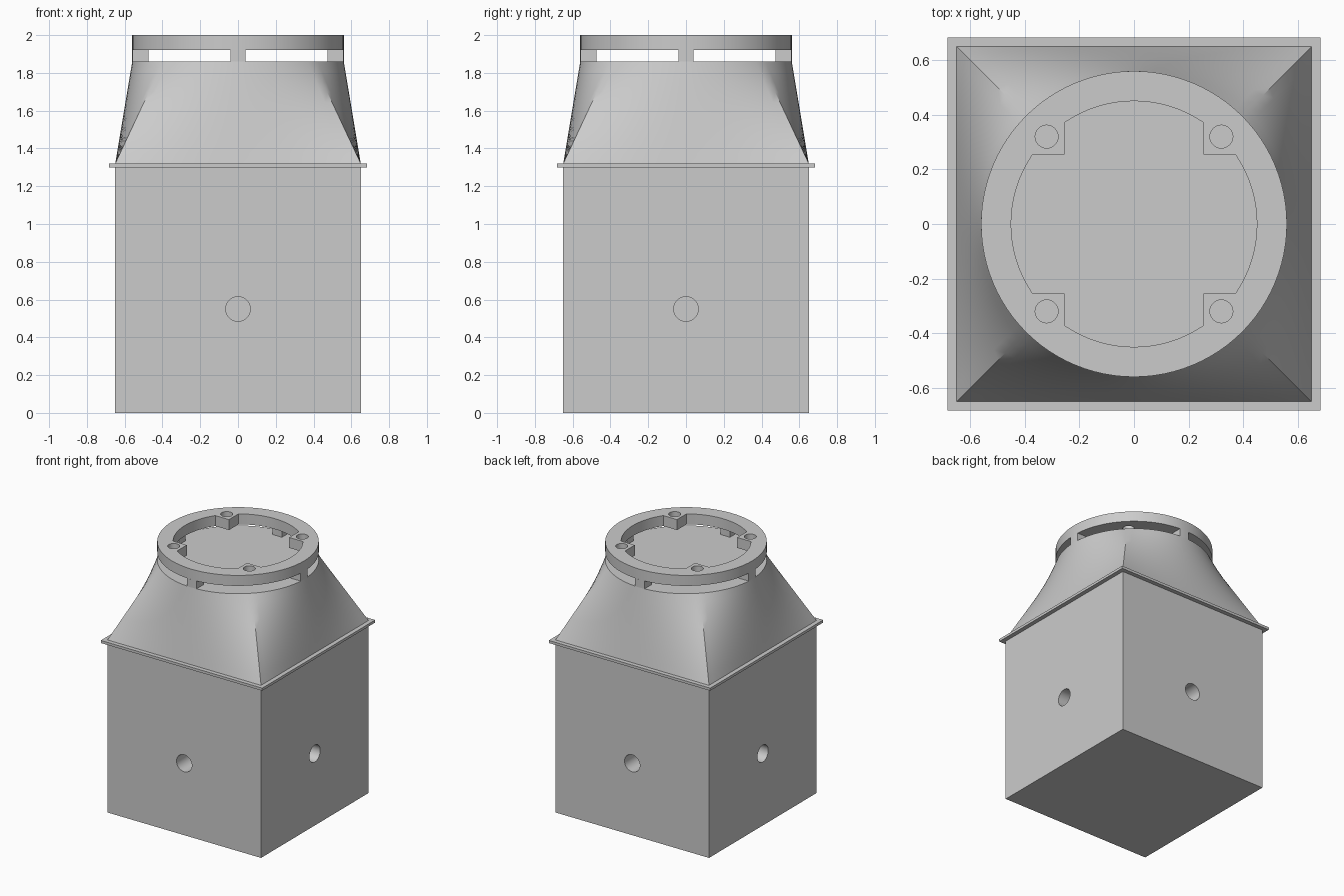
import bpy, bmesh, math
from mathutils import Matrix, Vector

cube = bpy.data.objects.get("Cube")
if cube:
    bpy.data.objects.remove(cube)

HALF = 0.65        # half width of the box
R_OUT, R_IN = 0.56, 0.45
Z_BOX, Z_LOFT, Z_NECK, Z_RING, Z_TOP = 1.30, 1.32, 1.86, 1.92, 2.0

grey = bpy.data.materials.new("plain grey")
grey.use_nodes = True
grey.diffuse_color = (0.6, 0.6, 0.6, 1)
bsdf = next(n for n in grey.node_tree.nodes if n.type == "BSDF_PRINCIPLED")
bsdf.inputs["Base Color"].default_value = grey.diffuse_color


def select(obj):
    bpy.ops.object.select_all(action="DESELECT")
    obj.select_set(True)
    bpy.context.view_layer.objects.active = obj


def smooth(obj, degrees=30):
    select(obj)
    bpy.ops.object.shade_smooth_by_angle(angle=math.radians(degrees))


def add_mesh(name, bm):
    bmesh.ops.recalc_face_normals(bm, faces=bm.faces)
    mesh = bpy.data.meshes.new(name)
    bm.to_mesh(mesh)
    bm.free()
    mesh.materials.append(grey)
    obj = bpy.data.objects.new(name, mesh)
    bpy.context.collection.objects.link(obj)
    return obj


def block(name, half, z0, z1):
    bm = bmesh.new()
    bmesh.ops.create_cube(bm, size=1, matrix=Matrix.Translation((0, 0, (z0 + z1) / 2))
                          @ Matrix.Diagonal((2 * half, 2 * half, z1 - z0, 1)))
    return add_mesh(name, bm)


def arc(radius, a0, a1, n, cx=0, cy=0):
    return [(cx + radius * math.cos(a0 + (a1 - a0) * i / n),
             cy + radius * math.sin(a0 + (a1 - a0) * i / n)) for i in range(n + 1)]


def circle(radius, n, cx=0, cy=0):
    return arc(radius, 0, math.tau, n, cx, cy)[:-1]


def plate(name, outlines, z0, z1):
    """Flat filled outlines (inner ones become holes) pulled up from z0 to z1."""
    curve = bpy.data.curves.new(name, "CURVE")
    curve.dimensions, curve.fill_mode = "2D", "BOTH"
    curve.extrude = (z1 - z0) / 2
    for pts in outlines:
        spline = curve.splines.new("POLY")
        spline.points.add(len(pts) - 1)
        for p, (x, y) in zip(spline.points, pts):
            p.co = (x, y, 0, 1)
        spline.use_cyclic_u = True
    temp = bpy.data.objects.new(name, curve)
    bpy.context.collection.objects.link(temp)
    bpy.context.view_layer.update()
    mesh = bpy.data.meshes.new_from_object(temp.evaluated_get(bpy.context.evaluated_depsgraph_get()))
    bpy.data.objects.remove(temp)
    bm = bmesh.new()
    bm.from_mesh(mesh)
    bpy.data.meshes.remove(mesh)
    bmesh.ops.remove_doubles(bm, verts=bm.verts, dist=1e-5)
    bmesh.ops.translate(bm, verts=bm.verts, vec=(0, 0, (z0 + z1) / 2))
    obj = add_mesh(name, bm)
    smooth(obj)
    return obj


# Box with one blind round hole in each side
box = block("box", HALF, 0, Z_BOX)
bm = bmesh.new()
for k in range(4):
    turn = Matrix.Rotation(k * math.pi / 2, 4, "Z")
    bmesh.ops.create_cone(bm, cap_ends=True, segments=48, radius1=0.065, radius2=0.065, depth=0.3,
                          matrix=turn @ Matrix.Translation((HALF, 0, 0.55))
                          @ Matrix.Rotation(math.pi / 2, 4, "Y"))
cutter = add_mesh("hole_cutter", bm)
cutter.hide_render = True
cut = box.modifiers.new("holes", "BOOLEAN")
cut.operation, cut.solver, cut.object = "DIFFERENCE", "EXACT", cutter
select(box)
bpy.ops.object.modifier_apply(modifier=cut.name)
bpy.data.objects.remove(cutter)
smooth(box)

# Thin flange between box and hood
block("flange", 0.683, Z_BOX, Z_LOFT)

# Hood: ruled transition from a square to a circle
SIDE, LEVELS = 24, 10
bm = bmesh.new()
rings = []
for j in range(LEVELS + 1):
    t = j / LEVELS
    ring = []
    for k in range(4):
        turn = Matrix.Rotation(k * math.pi / 2, 3, "Z")
        for i in range(SIDE):
            u = 2 * i / SIDE - 1
            low = Vector((HALF, HALF * u, Z_LOFT))
            a = u * math.pi / 4
            high = Vector((R_OUT * math.cos(a), R_OUT * math.sin(a), Z_NECK))
            ring.append(bm.verts.new(turn @ low.lerp(high, t)))
    rings.append(ring)
count = 4 * SIDE
for lower, upper in zip(rings, rings[1:]):
    for i in range(count):
        n = (i + 1) % count
        bm.faces.new((lower[i], lower[n], upper[n], upper[i]))
bm.faces.new(rings[0])
bm.faces.new(rings[-1])
smooth(add_mesh("hood", bm))

# Four short posts carrying the ring
half_angle = math.asin(0.04 / R_OUT)
for k, side in enumerate(("left", "back", "right", "front")):
    a = k * math.pi / 2
    outline = (arc(R_OUT, a - half_angle, a + half_angle, 4)
               + arc(0.475, a + half_angle * 1.18, a - half_angle * 1.18, 4))
    plate(side + "_post", [outline], Z_NECK, Z_RING)

# Top ring with four square lugs, each with a screw hole
LUG, SCREW = 0.255, 0.32
edge = math.asin(LUG / R_IN)
inner, holes = [], []
for k in range(4):
    a = k * math.pi / 2
    inner += arc(R_IN, a - edge, a + edge, 20)
    corner = a + math.pi / 4
    inner.append((LUG * math.sqrt(2) * math.cos(corner), LUG * math.sqrt(2) * math.sin(corner)))
    r = SCREW * math.sqrt(2)
    holes.append(circle(0.042, 32, r * math.cos(corner), r * math.sin(corner)))
plate("top_ring", [circle(R_OUT, count), inner] + holes, Z_RING, Z_TOP)
